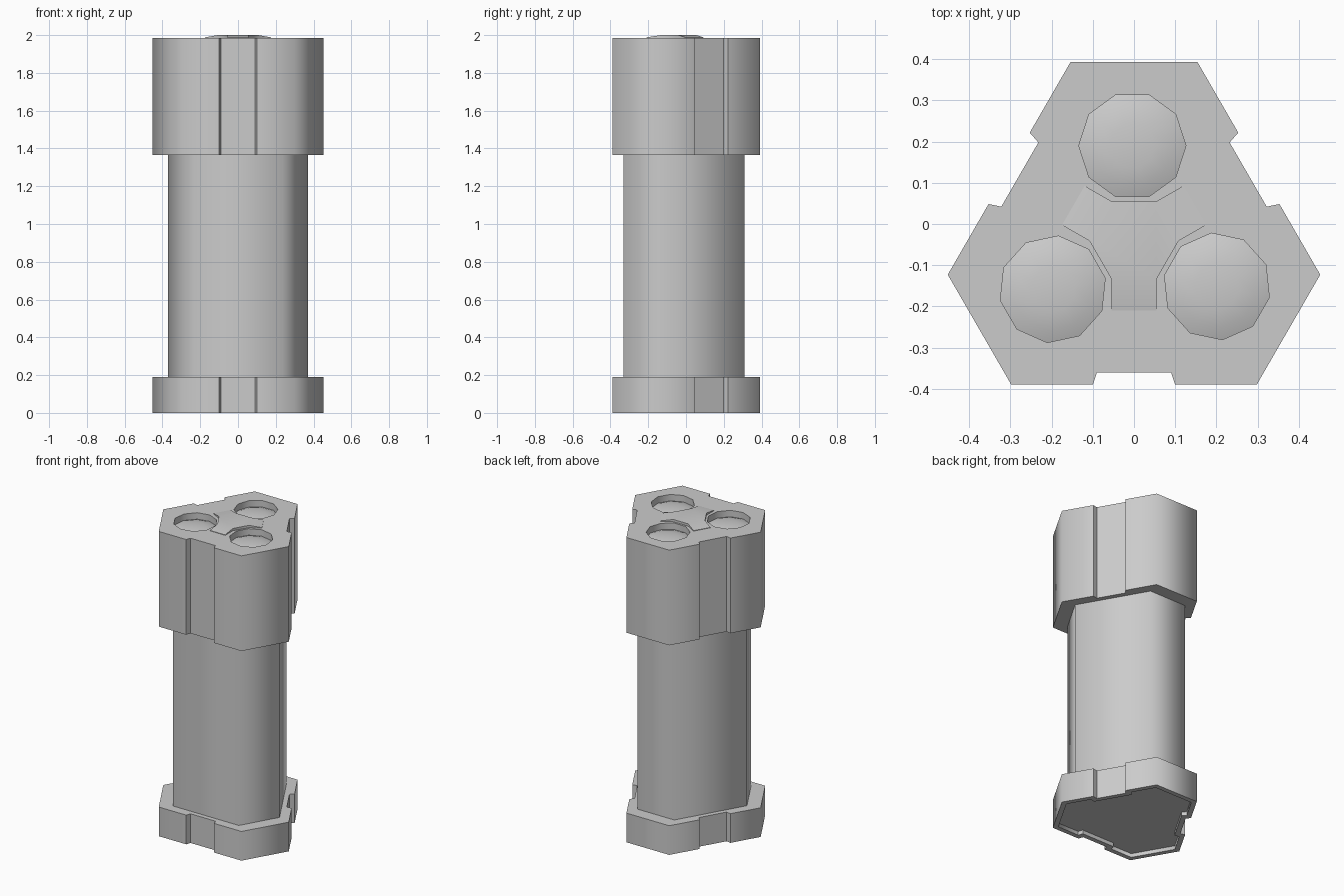
import bpy, bmesh
from math import radians, sqrt
from mathutils import Matrix, Vector

cube = bpy.data.objects.get("Cube")
if cube:
    bpy.data.objects.remove(cube, do_unlink=True)

CY = -0.04          # y of the three-fold axis
TOP = 1.985         # top of the upper cap

grey = bpy.data.materials.new("grey")
grey.use_nodes = True
grey.diffuse_color = (0.6, 0.6, 0.6, 1)
grey.node_tree.nodes["Principled BSDF"].inputs["Base Color"].default_value = (0.6, 0.6, 0.6, 1)


def turned(points):
    """Repeat the points of one side around the axis, three times."""
    out = []
    for k in range(3):
        turn = Matrix.Rotation(radians(120 * k), 2)
        out += [turn @ Vector(p) + Vector((0, CY)) for p in points]
    return out


def outline(long_apothem, short_apothem, notch=0, depth=0.03):
    """Six-sided outline, with an optional notch in each long side."""
    a = long_apothem
    w = (short_apothem - a / 2) / (sqrt(3) / 2)
    pts = [(-w, -a), (w, -a)]
    if notch:
        n = notch - 0.01
        pts[1:1] = [(-notch, -a), (-n, depth - a), (n, depth - a), (notch, -a)]
    return turned(pts)


def finish(name, bm):
    bmesh.ops.recalc_face_normals(bm, faces=bm.faces)
    mesh = bpy.data.meshes.new(name)
    bm.to_mesh(mesh)
    bm.free()
    mesh.materials.append(grey)
    obj = bpy.data.objects.new(name, mesh)
    bpy.context.collection.objects.link(obj)
    return obj


def prism(name, pts, z0, z1):
    bm = bmesh.new()
    face = bm.faces.new([bm.verts.new((p.x, p.y, z0)) for p in pts])
    new = bmesh.ops.extrude_face_region(bm, geom=[face], use_keep_orig=True)["geom"]
    for v in new:
        if isinstance(v, bmesh.types.BMVert):
            v.co.z = z1
    return finish(name, bm)


def activate(obj):
    bpy.ops.object.select_all(action="DESELECT")
    obj.select_set(True)
    bpy.context.view_layer.objects.active = obj


def smooth(obj):
    activate(obj)
    bpy.ops.object.shade_smooth_by_angle(angle=radians(65))


def cut(obj, cutter):
    activate(obj)
    mod = obj.modifiers.new("cut", "BOOLEAN")
    mod.operation = "DIFFERENCE"
    mod.solver = "EXACT"
    mod.object = cutter
    bpy.ops.object.modifier_apply(modifier=mod.name)
    bpy.data.objects.remove(cutter, do_unlink=True)


def decagon(centre, radius, k):
    start = Vector((radius, 0))
    return [centre + Matrix.Rotation(radians(36 * i + 120 * k), 2) @ start for i in range(10)]


# Main shaft and the two notched caps
body = prism("body", outline(0.29, 0.35), 0.1, 1.45)
lower_cap = prism("lower_cap", outline(0.35, 0.433, 0.1), 0, 0.19)
upper_cap = prism("upper_cap", outline(0.35, 0.433, 0.1), 1.365, TOP)

# Shallow recess under the foot
cut(lower_cap, prism("foot_cutter", outline(0.32, 0.403, 0.128), -0.1, 0.025))

# Three sockets, each with a domed cell inside
for k, centre in enumerate(turned([(-0.004, 0.23)])):
    cut(upper_cap, prism("socket_cutter", decagon(centre, 0.13, k), TOP - 0.045, TOP + 0.1))
    bm = bmesh.new()
    rings = []
    for radius, drop in ((0.13, 0.042), (0.1, 0.031), (0.055, 0.024)):
        rings.append([bm.verts.new((p.x, p.y, TOP - drop)) for p in decagon(centre, radius, k)])
    tip = bm.verts.new((centre.x, centre.y, TOP - 0.022))
    for i in range(10):
        j = (i + 1) % 10
        for low, high in zip(rings, rings[1:]):
            bm.faces.new((low[i], low[j], high[j], high[i]))
        bm.faces.new((rings[-1][i], rings[-1][j], tip))
    bm.faces.new(rings[0][::-1])
    smooth(finish(f"cell_{k + 1}", bm))

for part in (body, lower_cap, upper_cap):
    smooth(part)

# Three-armed centre plate: flat hub with arms sloping down outwards
bm = bmesh.new()
hub = [bm.verts.new((p.x, p.y, 2.0)) for p in turned([(-0.055, -0.093), (0.055, -0.093)])]
ends = [bm.verts.new((p.x, p.y, TOP + 0.003)) for p in turned([(-0.055, -0.17), (0.055, -0.17)])]
bm.faces.new(hub)
for i in (0, 2, 4):
    bm.faces.new((hub[i], ends[i], ends[i + 1], hub[i + 1]))
rim = [e for e in bm.edges if e.is_boundary]
skirt = bmesh.ops.extrude_edge_only(bm, edges=rim)["geom"]
for v in skirt:
    if isinstance(v, bmesh.types.BMVert):
        v.co.z = TOP - 0.005
smooth(finish("centre_plate", bm))
